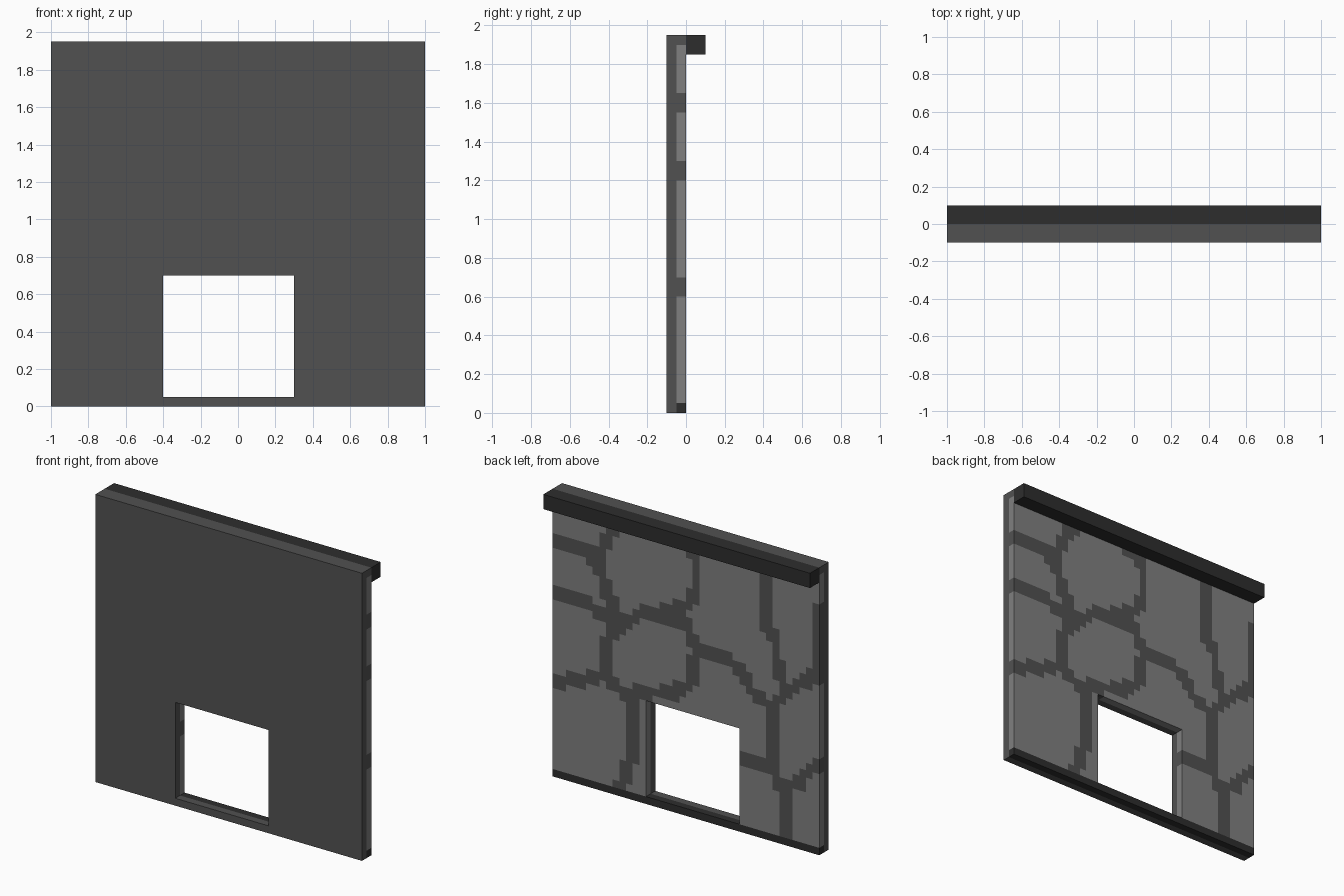
import bpy, bmesh
from mathutils import Vector

if "Cube" in bpy.data.objects:
    bpy.data.objects.remove(bpy.data.objects["Cube"])

S = 0.05                      # block size
NX, NZ = 40, 39               # wall size in blocks


def mat(name, v):
    m = bpy.data.materials.new(name)
    m.diffuse_color = (v, v, v, 1)
    m.use_nodes = True
    m.node_tree.nodes["Principled BSDF"].inputs["Base Color"].default_value = m.diffuse_color
    return m


MORTAR = mat("mortar grey", 0.083)
STONE = mat("stone grey", 0.215)
TRIM = mat("dark trim", 0.027)

# mortar joints as (x, z) paths on the back of the wall
JOINTS = [
    [(1, 1.6), (.75, 1.61), (.66, 1.52), (.62, 1.67), (.55, 1.79), (.48, 1.87)],
    [(.66, 1.52), (.6, 1.365), (.53, 1.24), (.55, 1.12)],
    [(.04, 1.85), (-.07, 1.78), (-.08, 1.55), (0, 1.42), (.15, 1.36), (.19, 1.29)],
    [(1, 1.25), (.83, 1.25), (.66, 1.22), (.55, 1.12), (.48, 1.18), (.3, 1.3),
     (.19, 1.29), (-.02, 1.28), (-.08, 1.14)],
    [(.55, 1.12), (.6, .96), (.62, .79), (.49, .71), (.27, .76), (.1, .81),
     (-.03, .89), (-.08, 1.14)],
    [(1, .62), (.87, .68), (.62, .79)],
    [(.42, .72), (.38, .51), (.38, .33), (.44, .2), (.5, .05)],
    [(-.08, 1.12), (-.22, 1.17), (-.41, 1.1), (-.5, .98), (-.63, .9), (-.63, .55),
     (-.73, .36), (-.74, .25), (-.77, .05)],
    [(-.4, .52), (-.63, .52)],
    [(-.73, .37), (-.85, .45), (-.91, .54), (-1, .61)],
    [(-.63, .9), (-.74, 1.03), (-.85, 1.13), (-1, 1.22)],
    [(-.57, 1.85), (-.62, 1.69), (-.58, 1.45), (-.67, 1.37), (-.68, 1.23), (-.74, 1.03)],
    [(-.98, 1.64), (-.98, 1.22)],
]


def joint_distance(p):
    best = 9
    for path in JOINTS:
        for a, b in zip(path, path[1:]):
            a, b = Vector(a), Vector(b)
            t = max(0, min(1, (p - a).dot(b - a) / (b - a).length_squared))
            best = min(best, (p - a - t * (b - a)).length)
    return best


def solid(i, j, k):
    """True for a block of the wall; the window opening is left out."""
    window = 12 <= i < 26 and 1 <= k < 14
    return 0 <= i < NX and 0 <= j < 2 and 0 <= k < NZ and not window


def block_material(i, j, k):
    if j == 0 or k == NZ - 1:
        return 0
    if k == 0:
        return 2                                  # dark bottom strip
    p = Vector((-1 + (i + .5) * S, (k + .5) * S))
    return 0 if joint_distance(p) < 0.046 else 1


# wall: two layers of blocks, outer faces only
bm = bmesh.new()
cache = {}


def vert(c):
    if c not in cache:
        cache[c] = bm.verts.new((-1 + c[0] * S, -.1 + c[1] * S, c[2] * S))
    return cache[c]


for i in range(NX):
    for j in range(2):
        for k in range(NZ):
            if not solid(i, j, k):
                continue
            m = block_material(i, j, k)
            for axis in range(3):
                for side in (0, 1):
                    n = [i, j, k]
                    n[axis] += 2 * side - 1
                    if solid(*n):
                        continue
                    u, w = (axis + 1) % 3, (axis + 2) % 3
                    quad = []
                    for du, dw in ((0, 0), (1, 0), (1, 1), (0, 1)):
                        c = [i, j, k]
                        c[axis] += side
                        c[u] += du
                        c[w] += dw
                        quad.append(vert(tuple(c)))
                    f = bm.faces.new(quad if side else quad[::-1])
                    f.material_index = m
me = bpy.data.meshes.new("stone_wall")
bm.to_mesh(me)
bm.free()
for m in (MORTAR, STONE, TRIM):
    me.materials.append(m)
bpy.context.collection.objects.link(bpy.data.objects.new("stone_wall", me))

# beam along the top of the back
bpy.ops.mesh.primitive_cube_add(size=1, location=(0, .05, 1.9))
beam = bpy.context.object
beam.name = "top_beam"
beam.scale = (2, .1, .1)
bpy.ops.object.transform_apply(location=False, rotation=False, scale=True)
beam.data.materials.append(TRIM)
